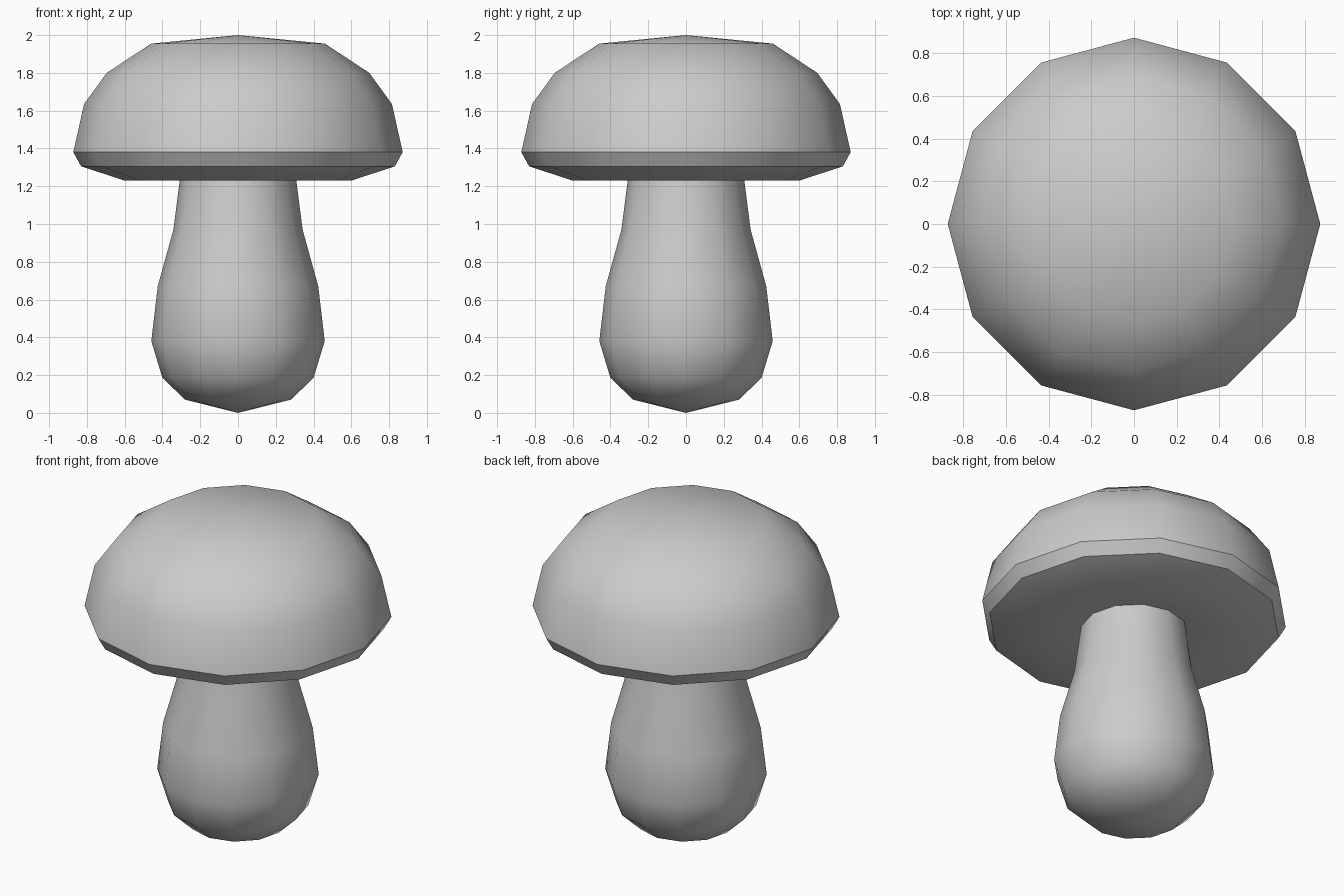
import bpy, bmesh, math

if "Cube" in bpy.data.objects:
    bpy.data.objects.remove(bpy.data.objects["Cube"])

SIDES = 12


def lathe(name, profile):
    """Revolve a bottom-to-top (radius, z) profile with poles at both ends."""
    bm = bmesh.new()
    rings = []
    for r, z in profile:
        if r == 0:
            rings.append([bm.verts.new((0, 0, z))] * SIDES)
        else:
            rings.append([bm.verts.new((r * math.cos(math.tau * i / SIDES),
                                        r * math.sin(math.tau * i / SIDES), z))
                          for i in range(SIDES)])
    for low, high in zip(rings, rings[1:]):
        for i in range(SIDES):
            j = (i + 1) % SIDES
            corners = dict.fromkeys((low[i], low[j], high[j], high[i]))
            bm.faces.new(list(corners))
    bmesh.ops.recalc_face_normals(bm, faces=bm.faces)
    mesh = bpy.data.meshes.new(name)
    bm.to_mesh(mesh)
    bm.free()
    obj = bpy.data.objects.new(name, mesh)
    bpy.context.collection.objects.link(obj)
    bpy.ops.object.select_all(action='DESELECT')
    obj.select_set(True)
    bpy.context.view_layer.objects.active = obj
    bpy.ops.object.shade_smooth_by_angle(angle=math.radians(36))
    return obj


# Bulbous stem, its top tucked just inside the cap
lathe("stem", [(0, 0), (0.28, 0.07), (0.40, 0.185), (0.459, 0.38),
               (0.425, 0.67), (0.342, 0.97), (0.303, 1.275), (0, 1.29)])

# Domed cap with bevelled rim and slightly hollow underside
lathe("cap", [(0, 1.28), (0.30, 1.27), (0.60, 1.23), (0.83, 1.305),
              (0.872, 1.38), (0.815, 1.635), (0.695, 1.80),
              (0.46, 1.955), (0, 2.0)])
